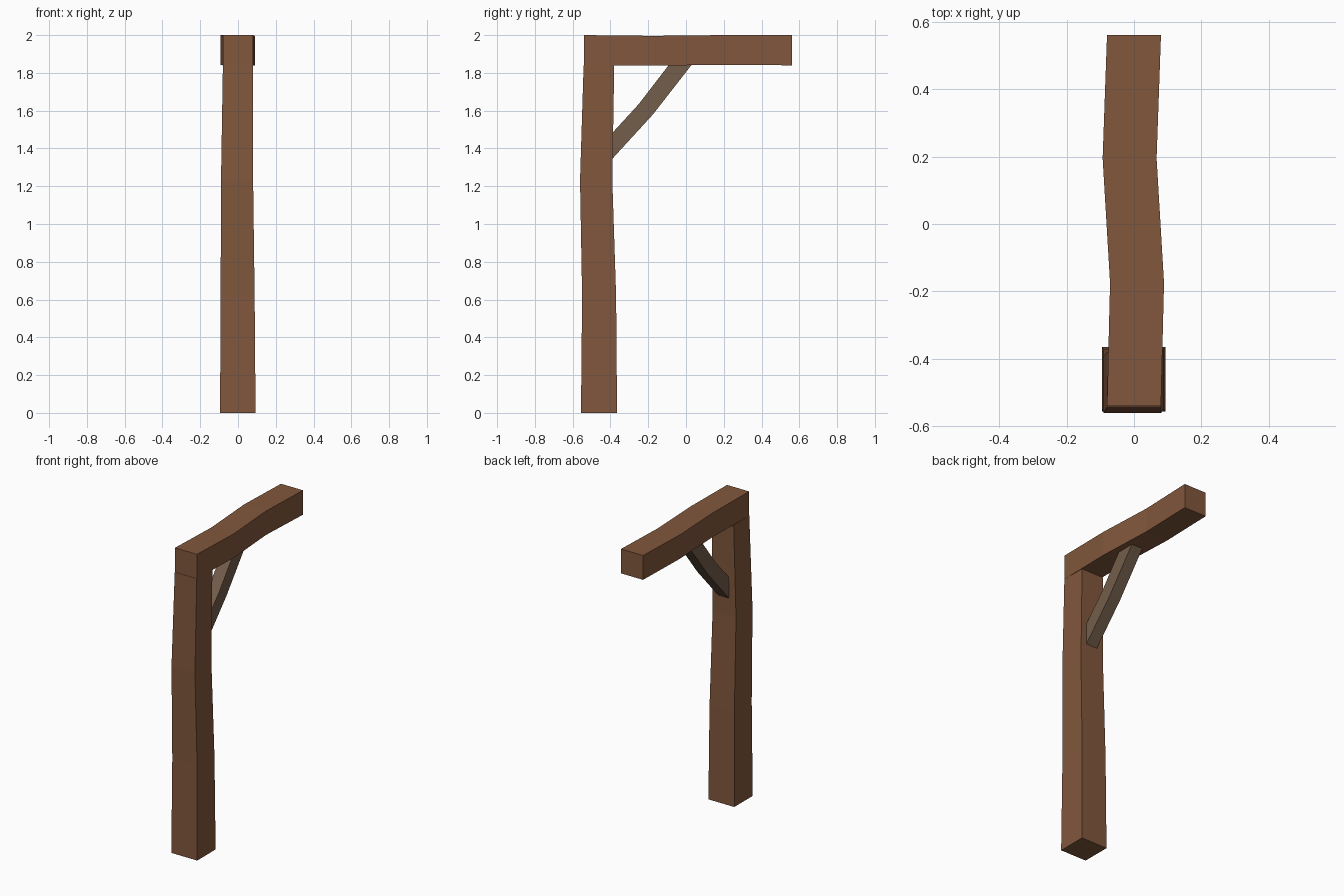
import bpy
import bmesh

cube = bpy.data.objects.get("Cube")
if cube:
    bpy.data.objects.remove(cube, do_unlink=True)


def make_material(name, colour):
    mat = bpy.data.materials.new(name)
    mat.use_nodes = True
    mat.diffuse_color = colour
    mat.node_tree.nodes["Principled BSDF"].inputs["Base Color"].default_value = colour
    return mat


def timber(name, sections, mat):
    """Square-cut timber lofted through four-cornered sections."""
    bm = bmesh.new()
    rings = [[bm.verts.new(p) for p in ring] for ring in sections]
    for a, b in zip(rings, rings[1:]):
        for i in range(4):
            j = (i + 1) % 4
            bm.faces.new((a[i], a[j], b[j], b[i]))
    bm.faces.new(rings[0])
    bm.faces.new(rings[-1])
    bmesh.ops.recalc_face_normals(bm, faces=bm.faces)
    mesh = bpy.data.meshes.new(name)
    bm.to_mesh(mesh)
    bm.free()
    mesh.materials.append(mat)
    obj = bpy.data.objects.new(name, mesh)
    bpy.context.collection.objects.link(obj)
    return obj


def level_ring(z, x0, x1, y0, y1):
    return [(x0, y0, z), (x1, y0, z), (x1, y1, z), (x0, y1, z)]


def upright_ring(y, x, z0, z1, half=0.08):
    return [(x - half, y, z0), (x + half, y, z0), (x + half, y, z1), (x - half, y, z1)]


def brace_ring(low, high, half=0.04):
    return [(-half, *low), (half, *low), (half, *high), (-half, *high)]


brown = make_material("brown wood", (0.22, 0.096, 0.046, 1))
grey_brown = make_material("grey brown wood", (0.173, 0.11, 0.069, 1))

# Slightly crooked, tapering post
timber("post", [
    level_ring(0, -0.095, 0.093, -0.556, -0.365),
    level_ring(0.62, -0.092, 0.088, -0.55, -0.37),
    level_ring(1.23, -0.09, 0.08, -0.561, -0.39),
    level_ring(1.84, -0.08, 0.08, -0.542, -0.38),
], brown)

# Wavy beam reaching back from the post top
timber("beam", [
    upright_ring(-0.54, 0, 1.84, 2),
    upright_ring(-0.175, 0.009, 1.838, 1.996),
    upright_ring(0.195, -0.013, 1.843, 2),
    upright_ring(0.56, 0, 1.84, 2),
], brown)

# Bent diagonal brace
timber("brace", [
    brace_ring((-0.392, 1.343), (-0.392, 1.48)),
    brace_ring((-0.175, 1.58), (-0.25, 1.635)),
    brace_ring((0.03, 1.843), (-0.09, 1.843)),
], grey_brown)
